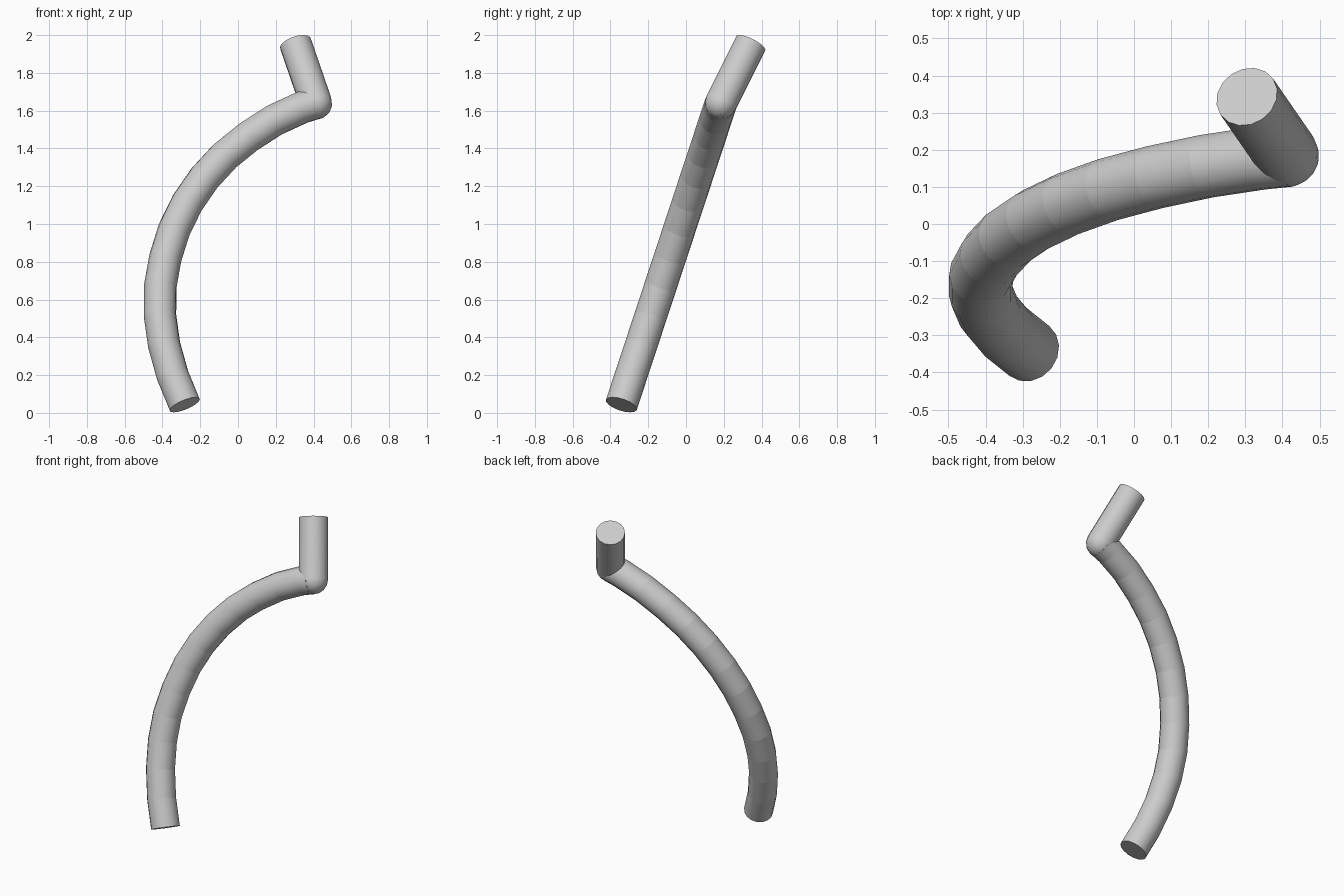
import bpy, bmesh
from mathutils import Vector, Matrix

if "Cube" in bpy.data.objects:
    bpy.data.objects.remove(bpy.data.objects["Cube"], do_unlink=True)

RADIUS = 0.086
SIDES = 16

grey = bpy.data.materials.new("plain grey")
grey.use_nodes = True
grey.diffuse_color = (0.6, 0.6, 0.6, 1)
grey.node_tree.nodes["Principled BSDF"].inputs["Base Color"].default_value = (0.6, 0.6, 0.6, 1)


def finish(name, bm):
    bmesh.ops.recalc_face_normals(bm, faces=bm.faces)
    mesh = bpy.data.meshes.new(name)
    bm.to_mesh(mesh)
    bm.free()
    mesh.materials.append(grey)
    obj = bpy.data.objects.new(name, mesh)
    bpy.context.collection.objects.link(obj)
    return obj


def tube(name, path):
    """Sweep a round section along the path with mitred, crisp joints."""
    bm = bmesh.new()
    dirs = [(b - a).normalized() for a, b in zip(path, path[1:])]
    frame = dirs[0].to_track_quat('Z', 'Y').to_matrix()
    section = [frame @ (Matrix.Rotation(6.283185 * i / SIDES, 3, 'Z') @ Vector((RADIUS, 0, 0)))
               for i in range(SIDES)]
    rings = []
    for i, p in enumerate(path):
        before, after = dirs[max(i - 1, 0)], dirs[min(i, len(dirs) - 1)]
        plane = (before + after).normalized()
        # Slide the section along the incoming segment to the mitre plane
        ring = [s - before * (s.dot(plane) / before.dot(plane)) for s in section]
        rings.append([bm.verts.new(p + r) for r in ring])
        turn = before.rotation_difference(after)
        section = [turn @ s for s in section]
    for a, b in zip(rings, rings[1:]):
        for i in range(SIDES):
            j = (i + 1) % SIDES
            bm.faces.new((a[i], a[j], b[j], b[i])).smooth = True
    for ring in (rings[0], rings[-1]):
        bm.faces.new(ring)
    for ring in rings:
        for i in range(SIDES):
            bm.edges.get((ring[i], ring[(i + 1) % SIDES])).smooth = False
    return finish(name, bm)


# Curved pipe lies in one plane leaning backwards
arc = [(-.282, .043), (-.346, .198), (-.391, .359), (-.413, .515), (-.412, .668),
       (-.385, .82), (-.338, .97), (-.269, 1.111), (-.178, 1.243), (-.07, 1.36),
       (.055, 1.461), (.193, 1.55), (.339, 1.617), (.413, 1.64)]
path = [Vector((x, -.342 + .33 * (z - .043), z)) for x, z in arc]
tube("curved_pipe", path)

# Straight end piece
elbow = path[-1]
tip = Vector((.304, .343, 1.956))
tube("straight_end", [elbow, tip])

# Rounded elbow between the two
bm = bmesh.new()
turn = (tip - elbow).to_track_quat('Z', 'Y').to_matrix().to_4x4()
bmesh.ops.create_uvsphere(bm, u_segments=SIDES, v_segments=8, radius=RADIUS,
                          matrix=Matrix.Translation(elbow) @ turn)
for f in bm.faces:
    f.smooth = True
finish("elbow_joint", bm)
